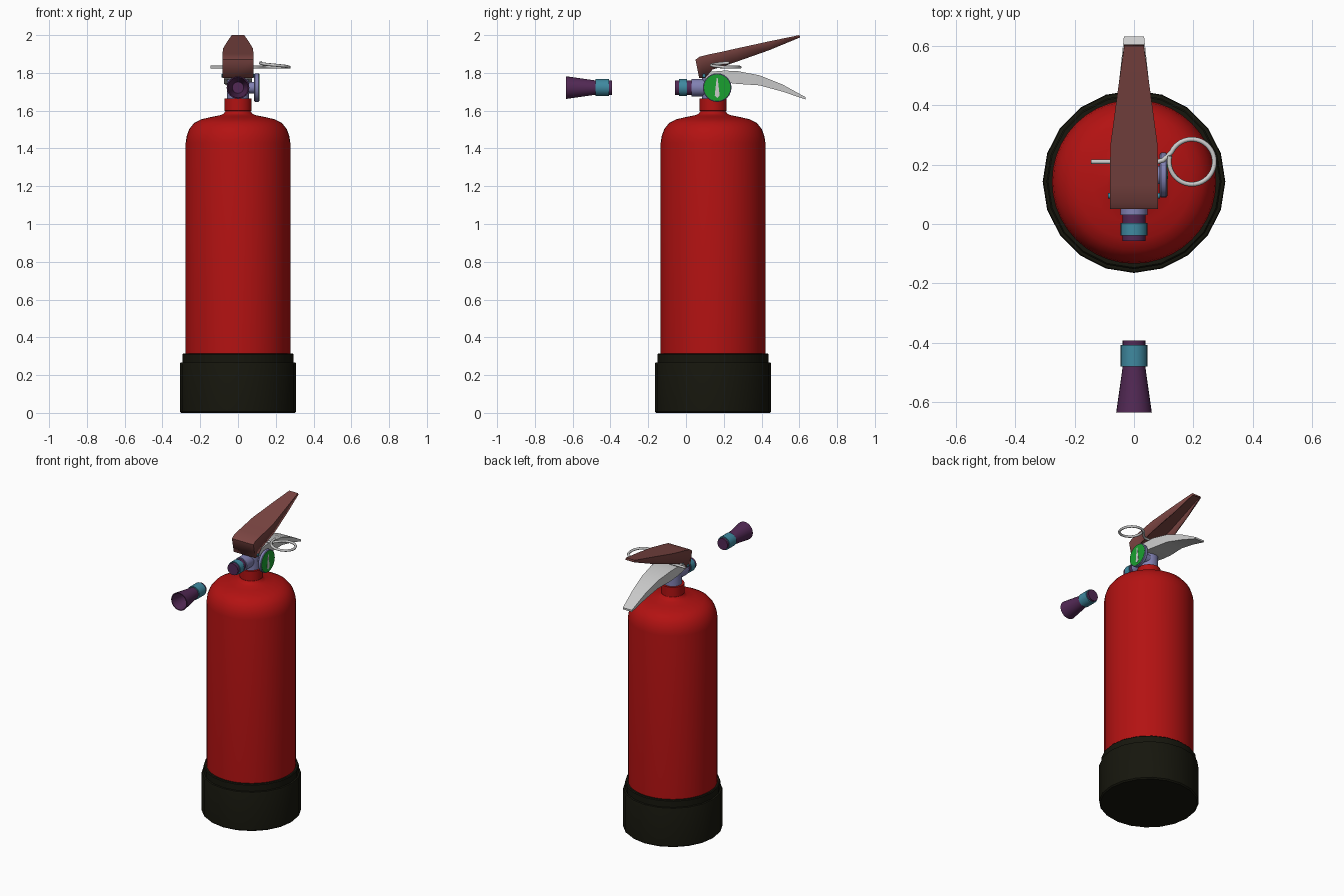
import bpy, bmesh, math
from math import cos, sin, pi, radians

if "Cube" in bpy.data.objects:
    bpy.data.objects.remove(bpy.data.objects["Cube"])

CY, VZ = 0.143, 1.722   # cylinder axis y, valve outlet height


def mat(name, r, g, b):
    m = bpy.data.materials.new(name)
    m.diffuse_color = (r, g, b, 1)
    m.use_nodes = True
    m.node_tree.nodes["Principled BSDF"].inputs["Base Color"].default_value = m.diffuse_color
    return m


RED = mat("red_paint", 0.45, 0.006, 0.006)
BLACK = mat("black_rubber", 0.008, 0.008, 0.004)
BROWN = mat("lever_brown", 0.2, 0.06, 0.055)
LAVENDER = mat("valve_lavender", 0.22, 0.22, 0.45)
PURPLE = mat("hose_purple", 0.085, 0.022, 0.09)
TEAL = mat("collar_teal", 0.05, 0.25, 0.35)
GREEN = mat("gauge_green", 0.01, 0.35, 0.03)


def finish(bm, name, material=None, smooth=True):
    bmesh.ops.remove_doubles(bm, verts=bm.verts, dist=1e-5)
    bmesh.ops.recalc_face_normals(bm, faces=bm.faces)
    me = bpy.data.meshes.new(name)
    bm.to_mesh(me)
    bm.free()
    if smooth:
        me.shade_smooth()
        me.set_sharp_from_angle(angle=radians(35))
    ob = bpy.data.objects.new(name, me)
    bpy.context.collection.objects.link(ob)
    if material:
        me.materials.append(material)
    return ob


def lathe(name, profile, material, axis="Z", centre=(0, 0, 0), n=24):
    """Spin (radius, height) points around an axis."""
    bm = bmesh.new()
    rings = []
    for r, h in profile:
        ring = []
        for i in range(n):
            a = 2 * pi * i / n
            u, v = r * cos(a), r * sin(a)
            p = {"Z": (u, v, h), "Y": (u, h, v), "X": (h, u, v)}[axis]
            ring.append(bm.verts.new([p[k] + centre[k] for k in range(3)]))
        rings.append(ring)
    for a, b in zip(rings, rings[1:]):
        for i in range(n):
            j = (i + 1) % n
            bm.faces.new((a[i], a[j], b[j], b[i]))
    return finish(bm, name, material)


def rod(name, r, h0, h1, material, axis, centre, n=24):
    return lathe(name, [(0, h0), (r, h0), (r, h1), (0, h1)], material, axis, centre, n)


def lever(name, stations, material, solid):
    """Loft sections (y_top, z_top, y_bottom, z_bottom, half_width)."""
    bm = bmesh.new()
    secs = [[bm.verts.new(p) for p in ((-w, yb, zb), (-w, yt, zt), (w, yt, zt), (w, yb, zb))]
            for yt, zt, yb, zb, w in stations]
    for a, b in zip(secs, secs[1:]):
        for i in range(4 if solid else 3):
            j = (i + 1) % 4
            bm.faces.new((a[i], a[j], b[j], b[i]))
    bm.faces.new(secs[0])
    bm.faces.new(secs[-1])
    return finish(bm, name, material)


# Tank and rubber foot
lathe("tank", [(0, 0.25), (0.277, 0.25), (0.277, 1.43), (0.272, 1.465), (0.258, 1.503),
               (0.232, 1.535), (0.195, 1.554), (0.14, 1.567), (0.09, 1.577), (0.075, 1.585),
               (0.067, 1.597), (0.072, 1.6), (0.072, 1.665), (0, 1.665)],
      RED, centre=(0, CY, 0), n=40)
lathe("base_boot", [(0, 0), (0.3, 0), (0.308, 0.008), (0.308, 0.258), (0.305, 0.266),
                    (0.295, 0.268), (0.295, 0.31), (0.29, 0.315), (0.27, 0.315)],
      BLACK, centre=(0, CY, 0), n=20)

# Valve body and outlet
rod("valve_body", 0.058, 1.66, 1.79, LAVENDER, "Z", (0, CY, 0))
rod("valve_outlet", 0.046, 0.03, CY, LAVENDER, "Y", (0, 0, VZ))
rod("lever_rivet", 0.009, -0.088, 0.088, TEAL, "X", (0, 0.095, 1.785), 12)

# Gauge with dial and needle
gauge = (0, 0.165, VZ)
rod("gauge_stem", 0.03, 0.0, 0.09, LAVENDER, "X", gauge)
lathe("gauge_case", [(0, 0.086), (0.07, 0.086), (0.076, 0.091), (0.076, 0.108),
                     (0.072, 0.111), (0, 0.111)], LAVENDER, "X", gauge)
rod("gauge_dial", 0.071, 0.11, 0.1125, GREEN, "X", gauge)
bm = bmesh.new()
for x in (0.112, 0.114):
    bm.faces.new([bm.verts.new((x, gauge[1] + y, VZ + z)) for y, z in
                  ((-0.003, 0.05), (0.003, 0.05), (0.013, -0.042), (0, -0.055), (-0.013, -0.042))])
bmesh.ops.bridge_loops(bm, edges=bm.edges[:])
finish(bm, "gauge_needle", smooth=False)

# Hose stub on the valve
rod("hose_stub", 0.039, -0.057, 0.035, PURPLE, "Y", (0, 0, VZ))
rod("hose_stub_collar", 0.045, -0.038, 0.004, TEAL, "Y", (0, 0, VZ))

# Free nozzle: flared horn, hollow at the front
lathe("nozzle_horn", [(0, -0.5), (0.03, -0.5), (0.054, -0.635), (0.06, -0.635), (0.038, -0.48),
                      (0.038, -0.393), (0, -0.393)], PURPLE, "Y", (0, 0, VZ))
rod("nozzle_collar", 0.045, -0.48, -0.408, TEAL, "Y", (0, 0, VZ))

# Upper squeeze lever: channel open underneath
upper = lever("upper_lever", [(0.05, 1.87, 0.07, 1.772, 0.081), (0.073, 1.886, 0.1, 1.772, 0.081),
                              (0.13, 1.9, 0.14, 1.818, 0.081), (0.19, 1.912, 0.19, 1.832, 0.081),
                              (0.27, 1.93, 0.27, 1.86, 0.079), (0.44, 1.967, 0.44, 1.92, 0.056),
                              (0.6, 2.0, 0.605, 1.988, 0.033)], BROWN, False)
sol = upper.modifiers.new("wall", "SOLIDIFY")
sol.thickness, sol.offset = 0.008, -1

# Lower carrying handle
lever("lower_handle", [(y, zt, y, zb, w) for y, zt, zb, w in (
    (0.1, 1.785, 1.768, 0.075), (0.13, 1.806, 1.762, 0.075), (0.2, 1.812, 1.75, 0.075),
    (0.27, 1.81, 1.742, 0.073), (0.39, 1.787, 1.734, 0.06), (0.51, 1.739, 1.701, 0.047),
    (0.632, 1.672, 1.66, 0.034))], None, True)

# Safety pin: straight shaft running into a rising ring
path = [(-0.145, 0.21, 1.83), (0.08, 0.21, 1.83), (0.098, 0.215, 1.83), (0.112, 0.227, 1.83)]
for i in range(41):
    t = i / 40
    a = radians(155 - 350 * t)
    path.append((0.195 + 0.076 * cos(a), 0.21 + 0.076 * sin(a), 1.83 + 0.022 * max(0, 2 * t - 0.9)))
cu = bpy.data.curves.new("safety_pin", "CURVE")
cu.dimensions = "3D"
cu.bevel_depth, cu.bevel_resolution, cu.use_fill_caps = 0.008, 2, True
sp = cu.splines.new("POLY")
sp.points.add(len(path) - 1)
for pt, co in zip(sp.points, path):
    pt.co = (*co, 1)
bpy.context.collection.objects.link(bpy.data.objects.new("safety_pin", cu))
